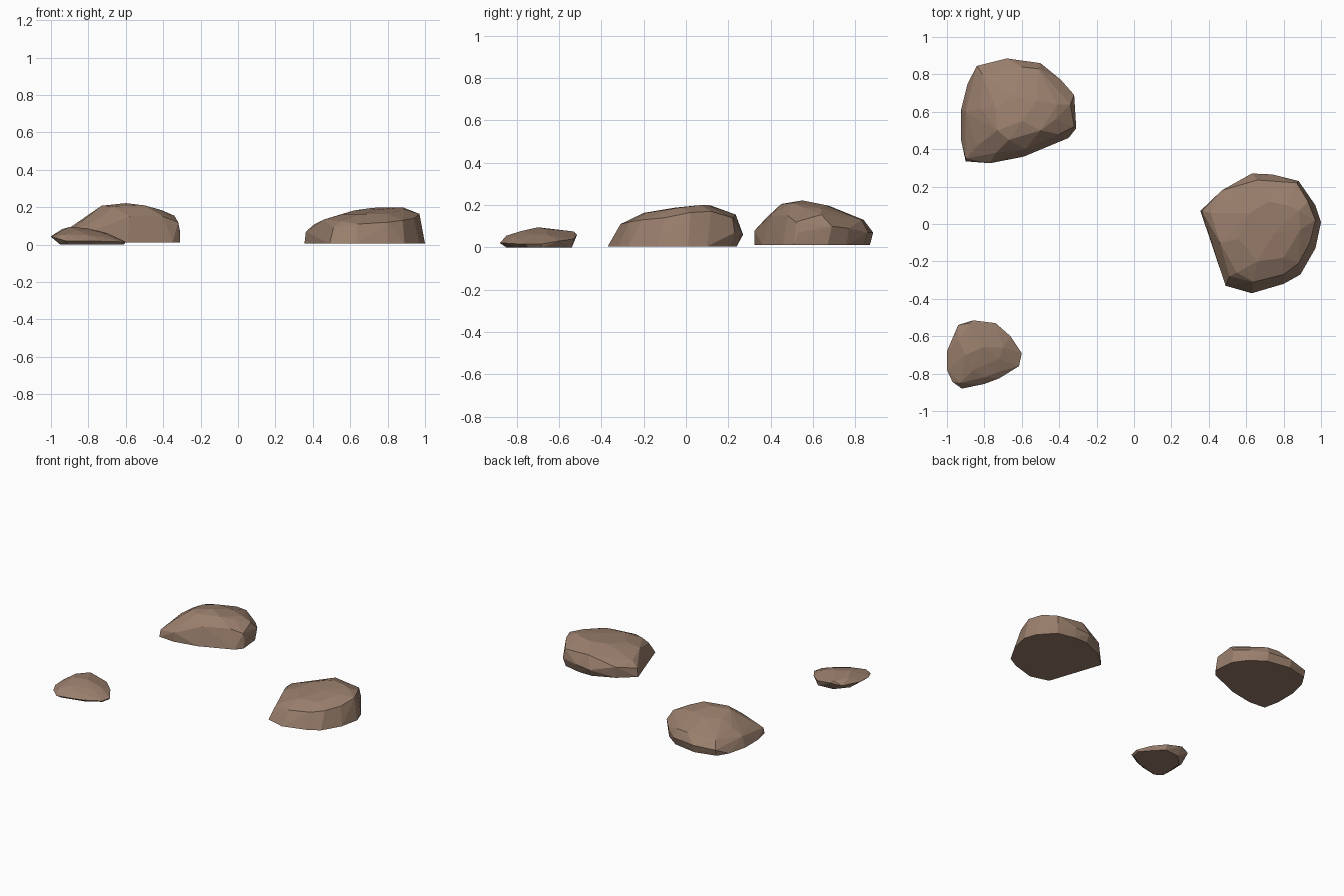
import bpy, bmesh

mat = bpy.data.materials.new("brown_stone")
mat.diffuse_color = (0.32, 0.21, 0.15, 1)


def rock(name, foot_z, foot, shoulder, crown):
    """Chiselled boulder: flat foot outline, shoulder points and crown points wrapped in a hull."""
    bm = bmesh.new()
    for p in [(x, y, foot_z) for x, y in foot] + shoulder + crown:
        bm.verts.new(p)
    bmesh.ops.convex_hull(bm, input=bm.verts[:])
    bmesh.ops.delete(bm, geom=[v for v in bm.verts if not v.link_faces], context='VERTS')
    # merge the flat underside into one face
    bmesh.ops.dissolve_limit(bm, angle_limit=0.03, verts=bm.verts[:], edges=bm.edges[:])
    bmesh.ops.recalc_face_normals(bm, faces=bm.faces[:])
    me = bpy.data.meshes.new(name)
    bm.to_mesh(me)
    bm.free()
    me.materials.append(mat)
    ob = bpy.data.objects.new(name, me)
    bpy.context.collection.objects.link(ob)
    return ob


# large rock on the right
rock("large_rock", 0.005,
     [(.355, .07), (.47, .17), (.63, .24), (.74, .24), (.87, .21), (.97, .10), (1, .01),
      (.97, -.13), (.89, -.27), (.80, -.32), (.63, -.37), (.49, -.33), (.43, -.14)],
     [(.363, .07, .07), (.41, .06, .11), (.46, -.10, .135), (.51, -.28, .09), (.55, -.26, .125),
      (.64, -.31, .11), (.80, -.27, .12), (.88, -.21, .13), (.94, -.10, .14), (.97, .02, .165),
      (.93, .12, .17), (.87, .22, .14), (.88, .23, .07), (.74, .265, .07), (.66, .235, .155),
      (.63, .27, .06), (.47, .18, .09)],
     [(.82, .10, .20), (.88, .07, .20), (.72, .12, .197), (.62, .06, .183), (.75, -.05, .188),
      (.89, -.03, .188), (.66, -.20, .163), (.56, -.08, .163), (.80, -.18, .165)])

# medium rock at the back left
rock("medium_rock", 0.012,
     [(-.90, .335), (-.77, .325), (-.59, .36), (-.35, .46), (-.31, .51), (-.325, .67), (-.39, .76),
      (-.50, .84), (-.68, .87), (-.84, .83), (-.89, .75), (-.925, .61), (-.925, .45)],
     [(-.90, .35, .06), (-.77, .325, .08), (-.74, .38, .14), (-.58, .40, .15), (-.40, .48, .15),
      (-.32, .52, .12), (-.31, .53, .07), (-.32, .69, .10), (-.34, .64, .155), (-.39, .77, .09),
      (-.50, .86, .07), (-.51, .83, .13), (-.60, .84, .13), (-.68, .885, .07), (-.84, .845, .06),
      (-.81, .80, .11), (-.90, .60, .09), (-.82, .62, .145), (-.84, .42, .12)],
     [(-.73, .50, .208), (-.67, .45, .205), (-.60, .55, .222), (-.50, .50, .21), (-.42, .56, .187),
      (-.41, .64, .185), (-.52, .66, .20), (-.64, .68, .195), (-.74, .62, .19)])

# small flat rock at the front left, undercut along its rim
rock("small_rock", 0.0,
     [(-.94, -.64), (-.86, -.55), (-.74, -.54), (-.67, -.61), (-.61, -.68), (-.625, -.745),
      (-.73, -.81), (-.90, -.85), (-.95, -.82)],
     [(-1, -.68, .045), (-1, -.78, .042), (-.97, -.845, .035), (-.92, -.88, .02), (-.80, -.855, .02),
      (-.72, -.825, .018), (-.615, -.76, .015), (-.60, -.69, .015), (-.66, -.60, .03),
      (-.74, -.53, .04), (-.86, -.515, .06), (-.94, -.54, .05), (-.93, -.85, .055),
      (-.72, -.79, .04), (-.80, -.82, .05)],
     [(-.90, -.70, .095), (-.88, -.53, .075), (-.81, -.66, .088), (-.70, -.66, .062),
      (-.72, -.72, .062), (-.86, -.78, .077), (-.94, -.62, .083)])
